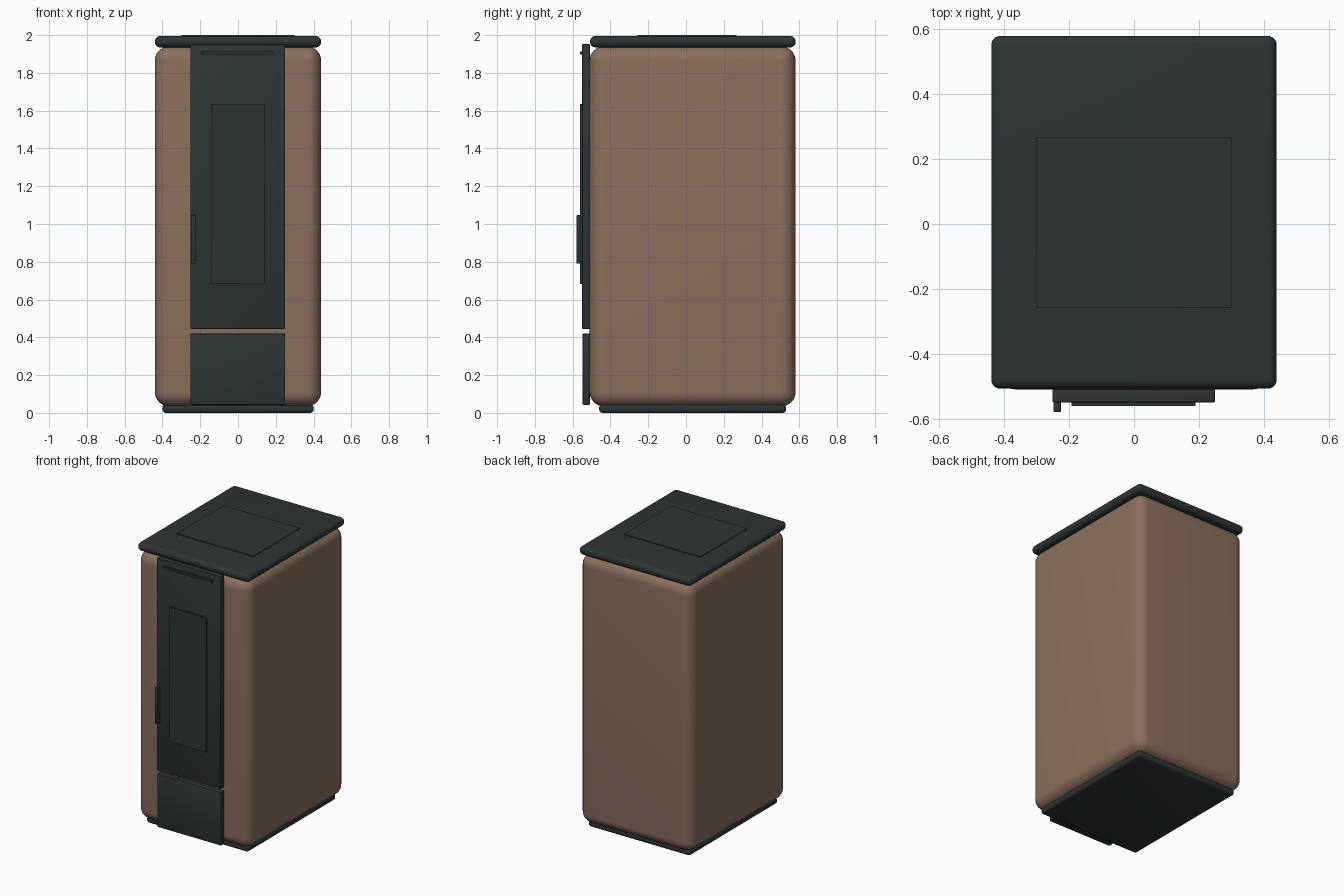
import bpy, math

if "Cube" in bpy.data.objects:
    bpy.data.objects.remove(bpy.data.objects["Cube"])


def material(name, rgb):
    m = bpy.data.materials.new(name)
    m.diffuse_color = (*rgb, 1.0)
    m.use_nodes = True
    m.node_tree.nodes["Principled BSDF"].inputs["Base Color"].default_value = m.diffuse_color
    return m


DARK = material("dark iron", (0.027, 0.036, 0.035))
BROWN = material("brown enamel", (0.262, 0.162, 0.112))


def box(name, x, y, z, mat, bevel=0.0, segments=1):
    """Box from (min, max) ranges with optional rounded edges."""
    ranges = (x, y, z)
    bpy.ops.mesh.primitive_cube_add(size=1, location=[(a + b) / 2 for a, b in ranges])
    ob = bpy.context.object
    ob.name = name
    ob.scale = [b - a for a, b in ranges]
    bpy.ops.object.transform_apply(location=False, rotation=False, scale=True)
    ob.data.materials.append(mat)
    if bevel:
        mod = ob.modifiers.new("rounding", "BEVEL")
        mod.width = bevel
        mod.segments = segments
        bpy.ops.object.modifier_apply(modifier=mod.name)
        bpy.ops.object.shade_smooth_by_angle(angle=math.radians(35))
    return ob


# Rounded casing between base and top slab
box("casing", (-0.44, 0.44), (-0.51, 0.58), (0.035, 1.94), BROWN, 0.075, 8)
box("base_plate", (-0.40, 0.40), (-0.46, 0.53), (0.0, 0.045), DARK, 0.018, 4)
box("top_slab", (-0.44, 0.44), (-0.508, 0.58), (1.935, 1.995), DARK, 0.028, 6)
box("top_cover", (-0.30, 0.30), (-0.257, 0.267), (1.985, 2.0), DARK)

# Front door with glass, vent bar and handle
box("door", (-0.252, 0.25), (-0.55, -0.509), (0.445, 1.952), DARK, 0.004, 2)
box("door_glass", (-0.143, 0.14), (-0.561, -0.545), (0.682, 1.635), DARK)
box("vent_bar", (-0.192, 0.19), (-0.561, -0.545), (1.897, 1.913), DARK)
box("door_handle", (-0.249, -0.225), (-0.58, -0.545), (0.79, 1.047), DARK, 0.004, 2)

# Lower drawer front
box("drawer_front", (-0.252, 0.25), (-0.547, -0.509), (0.043, 0.42), DARK, 0.004, 2)
